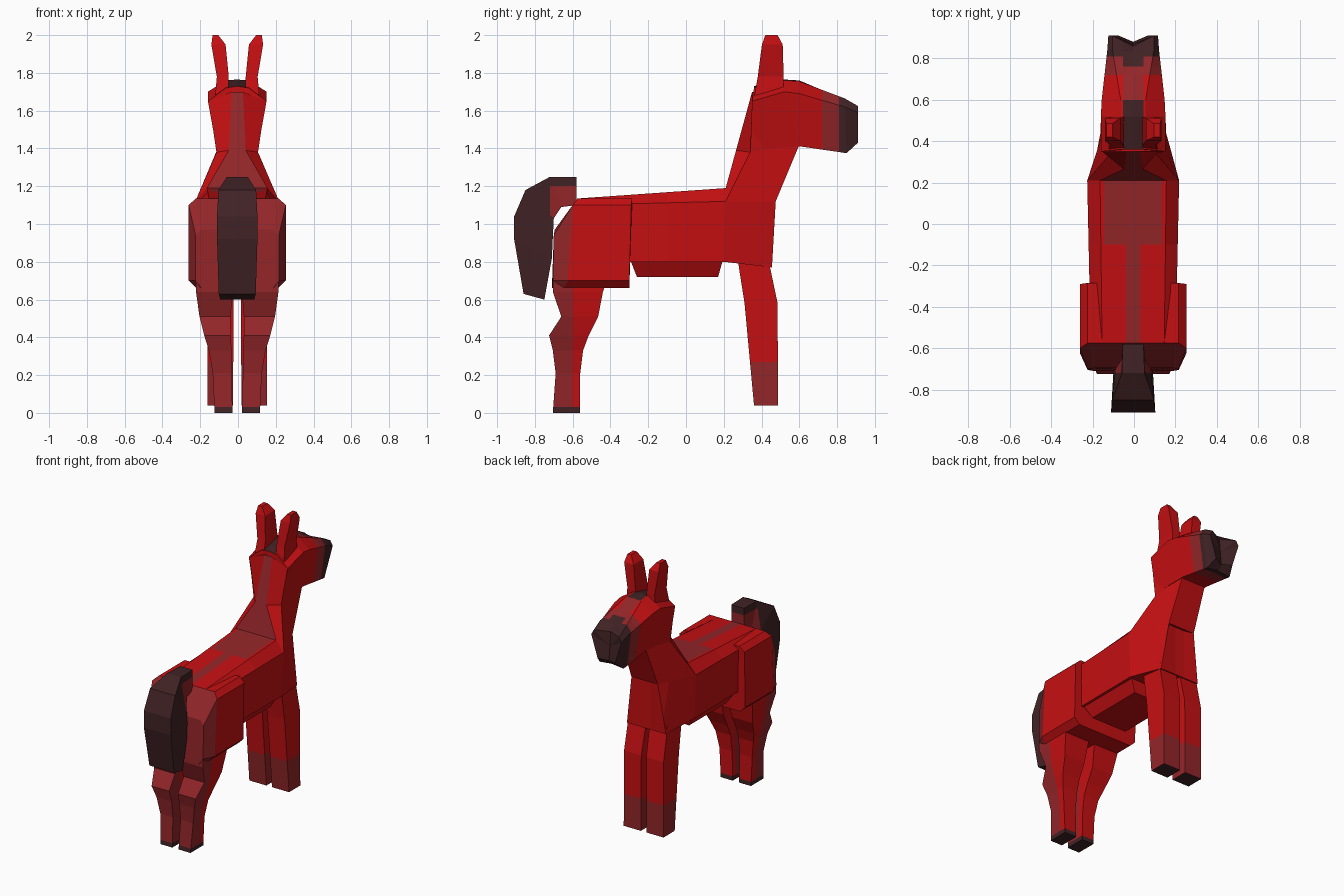
import bpy, bmesh
from mathutils import Vector

CX = -0.004  # the symmetry plane sits slightly left of zero


def material(name, rgb):
    m = bpy.data.materials.new(name)
    m.diffuse_color = (*rgb, 1)
    return m


MATS = [material("red coat", (0.56, 0.005, 0.006)),
        material("dusky red", (0.29, 0.019, 0.022)),
        material("dark brown", (0.052, 0.016, 0.018))]
RED, DUSKY, DARK = 0, 1, 2


def finish(bm, name, cuts, rule):
    """Cut colour borders, pick face colours by rule, make the object."""
    bmesh.ops.remove_doubles(bm, verts=bm.verts, dist=1e-5)
    bmesh.ops.recalc_face_normals(bm, faces=bm.faces)
    for axis, at in cuts:
        no = Vector([float(axis == a) for a in "xyz"])
        bmesh.ops.bisect_plane(bm, geom=bm.verts[:] + bm.edges[:] + bm.faces[:],
                               plane_co=no * at, plane_no=no)
    bm.normal_update()
    for f in bm.faces:
        f.material_index = rule(f.calc_center_median(), f.normal)
    for v in bm.verts:
        v.co.x += CX
    me = bpy.data.meshes.new(name)
    bm.to_mesh(me)
    bm.free()
    for m in MATS:
        me.materials.append(m)
    ob = bpy.data.objects.new(name, me)
    bpy.context.collection.objects.link(ob)


def loft(name, rings, cuts=(), rule=lambda c, n: RED, end_dent=None):
    """Skin a list of closed rings, with an optional dent in the last cap."""
    bm = bmesh.new()
    vs = [[bm.verts.new(p) for p in r] for r in rings]
    n = len(vs[0])
    for a, b in zip(vs, vs[1:]):
        for i in range(n):
            j = (i + 1) % n
            bm.faces.new((a[i], a[j], b[j], b[i]))
    bm.faces.new(vs[0])
    if end_dent:
        c = bm.verts.new(end_dent)
        for i in range(n):
            bm.faces.new((vs[-1][i], vs[-1][(i + 1) % n], c))
    else:
        bm.faces.new(vs[-1])
    finish(bm, name, cuts, rule)


def sym(halves):
    """Complete half rings by mirroring across x."""
    return [h + [(-x, y, z) for x, y, z in reversed(h) if x > 0] for h in halves]


def sym_mid(halves):
    """Same for half rings that start and end on the centre line."""
    return [h + [(-x, y, z) for x, y, z in reversed(h[1:-1])] for h in halves]


def pair(name, levels, cuts=(), rule=lambda c, n: RED):
    """Left and right copies of a four-sided column: (z, x0, x1, y0, y1)."""
    for side, s in (("right", 1), ("left", -1)):
        rings = [[(s * x0, y0, z), (s * x1, y0, z), (s * x1, y1, z), (s * x0, y1, z)]
                 for z, x0, x1, y0, y1 in levels]
        loft(f"{side}_{name}", rings, cuts, rule)


# torso with dusky back stripe
def back_stripe(c, n):
    wide = 0.14 if c.y > -0.1 else 0.035
    return DUSKY if n.z > 0.7 and abs(c.x) < wide else RED


loft("torso", sym([
    [(0.20, -0.575, 0.80), (0.205, -0.575, 1.10), (0.15, -0.575, 1.135)],
    [(0.205, 0.20, 0.80), (0.222, 0.21, 1.12), (0.16, 0.21, 1.19)],
    [(0.155, 0.455, 0.77), (0.105, 0.475, 1.12), (0.09, 0.46, 1.14)]]),
    [("x", -0.14), ("x", -0.035), ("x", 0.035), ("x", 0.14), ("y", -0.1)], back_stripe)

# belly
loft("belly", sym([
    [(0.14, -0.26, 0.72), (0.14, 0.17, 0.72)],
    [(0.19, -0.295, 0.81), (0.19, 0.195, 0.81)]]))

# rump with chamfered edges, dusky behind
loft("rump", sym([
    [(0.215, -0.30, 0.66), (0.257, -0.30, 0.70), (0.257, -0.29, 1.10), (0.22, -0.285, 1.135)],
    [(0.215, -0.65, 0.66), (0.257, -0.625, 0.70), (0.257, -0.60, 1.10), (0.22, -0.575, 1.135)],
    [(0.19, -0.71, 0.66), (0.22, -0.705, 0.70), (0.22, -0.70, 0.94), (0.19, -0.695, 0.97)]]),
    [("x", -0.035), ("x", 0.035)],
    lambda c, n: DUSKY if n.y < -0.3 else back_stripe(c, n))

# neck, with the mane strip running up its rear ridge
loft("neck", sym([
    [(0.105, 0.475, 1.12), (0.222, 0.21, 1.12), (0.16, 0.21, 1.19)],
    [(0.095, 0.60, 1.42), (0.11, 0.34, 1.38), (0.045, 0.265, 1.39)],
    [(0.09, 0.56, 1.68), (0.15, 0.35, 1.65), (0.03, 0.35, 1.70)]]),
    (), lambda c, n: DUSKY if abs(c.x) < 0.02 and n.y < -0.3 else RED)


# head with dark muzzle, blaze and forelock
def face_colour(c, n):
    if c.y > 0.81 or (n.z > 0.6 and abs(c.x) < 0.05 and (c.y > 0.75 or c.y < 0.58)):
        return DARK
    if c.y > 0.72 or (n.z > 0.6 and abs(c.x) < 0.05):
        return DUSKY
    return RED


loft("head", sym_mid([
    [(0, 0.36, 1.40), (0.11, 0.345, 1.40), (0.155, 0.35, 1.65), (0.06, 0.36, 1.72), (0, 0.36, 1.73)],
    [(0, 0.60, 1.41), (0.10, 0.60, 1.41), (0.156, 0.52, 1.70), (0.06, 0.52, 1.76), (0, 0.52, 1.765)],
    [(0, 0.61, 1.41), (0.10, 0.61, 1.41), (0.152, 0.60, 1.69), (0.06, 0.60, 1.755), (0, 0.60, 1.76)],
    [(0, 0.85, 1.385), (0.095, 0.85, 1.375), (0.125, 0.84, 1.62), (0.10, 0.84, 1.665), (0, 0.83, 1.66)],
    [(0, 0.88, 1.42), (0.07, 0.91, 1.43), (0.12, 0.91, 1.59), (0.10, 0.91, 1.625), (0, 0.86, 1.62)]]),
    [("y", 0.72), ("y", 0.76), ("y", 0.81), ("x", -0.05), ("x", 0.05)],
    face_colour, end_dent=(0, 0.87, 1.52))

# ears
pair("ear", [
    (1.64, 0.045, 0.12, 0.355, 0.515), (1.78, 0.045, 0.108, 0.38, 0.517),
    (1.95, 0.062, 0.137, 0.402, 0.512), (2.0, 0.10, 0.13, 0.42, 0.485)])

# tail with dusky root
loft("tail", sym([
    [(0.05, -0.58, 1.10), (0.05, -0.58, 1.25)],
    [(0.06, -0.66, 1.09), (0.055, -0.72, 1.25)],
    [(0.085, -0.70, 1.03), (0.10, -0.85, 1.18)],
    [(0.095, -0.705, 0.93), (0.107, -0.91, 1.04)],
    [(0.095, -0.71, 0.82), (0.107, -0.91, 0.92)],
    [(0.09, -0.75, 0.60), (0.098, -0.86, 0.63)]]),
    [("z", 1.2), ("y", -0.72)],
    lambda c, n: DUSKY if c.y > -0.72 and 1.05 < c.z < 1.2 else DARK)

# front legs with dusky socks and dark soles
pair("front_leg", [
    (0.82, 0.015, 0.155, 0.275, 0.445), (0.77, 0.015, 0.155, 0.28, 0.445),
    (0.58, 0.02, 0.157, 0.31, 0.485), (0.04, 0.022, 0.158, 0.36, 0.487)],
    [("z", 0.27)],
    lambda c, n: DARK if n.z < -0.9 else DUSKY if c.z < 0.27 else RED)

# hind legs, dusky at the rear, dark hooves
pair("hind_leg", [
    (0.70, 0.02, 0.22, -0.705, -0.42), (0.64, 0.025, 0.218, -0.705, -0.44),
    (0.51, 0.035, 0.20, -0.66, -0.465), (0.41, 0.035, 0.175, -0.725, -0.515),
    (0.33, 0.03, 0.15, -0.705, -0.545), (0.21, 0.03, 0.13, -0.69, -0.56),
    (0.0, 0.025, 0.12, -0.705, -0.56)],
    [("z", 0.03), ("y", -0.60)],
    lambda c, n: DARK if c.z < 0.03 else DUSKY if c.y < -0.60 else RED)
